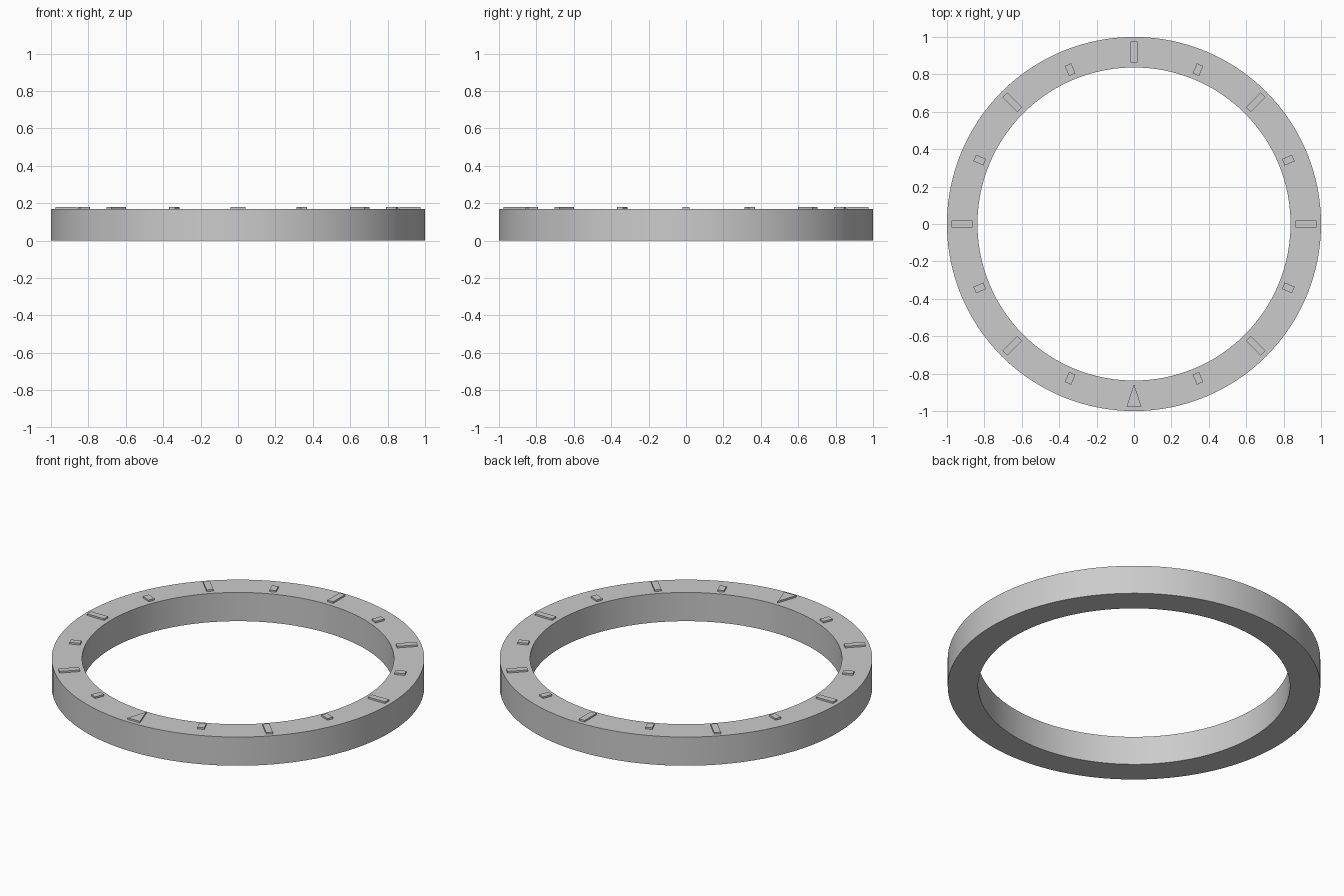
import bpy, bmesh
from math import sin, cos, pi

if "Cube" in bpy.data.objects:
    bpy.data.objects.remove(bpy.data.objects["Cube"])

R_OUT, R_IN, H = 1.0, 0.837, 0.17
MARK_BASE, MARK_TOP = H - 0.004, 0.18


def make_object(name, bm):
    bmesh.ops.recalc_face_normals(bm, faces=bm.faces)
    mesh = bpy.data.meshes.new(name)
    bm.to_mesh(mesh)
    bm.free()
    obj = bpy.data.objects.new(name, mesh)
    bpy.context.collection.objects.link(obj)
    return obj


# Ring body: rectangular section swept around z
def make_ring(segments=128):
    bm = bmesh.new()
    section = [(R_IN, 0), (R_OUT, 0), (R_OUT, H), (R_IN, H)]
    loops = [[bm.verts.new((r * cos(a), r * sin(a), z)) for r, z in section]
             for a in (2 * pi * i / segments for i in range(segments))]
    for i in range(segments):
        a, b = loops[i], loops[(i + 1) % segments]
        for j in range(4):
            k = (j + 1) % 4
            bm.faces.new((a[j], b[j], b[k], a[k]))
    obj = make_object("bezel_ring", bm)
    bpy.context.view_layer.objects.active = obj
    obj.select_set(True)
    bpy.ops.object.shade_smooth_by_angle(angle=pi / 6)
    obj.select_set(False)


# Raised marker: outline in (radial, tangential), extruded upward
def make_marker(name, outline, angle):
    bm = bmesh.new()
    face = bm.faces.new([bm.verts.new((r, t, MARK_BASE)) for r, t in outline])
    ext = bmesh.ops.extrude_face_region(bm, geom=[face])
    verts = [v for v in ext["geom"] if isinstance(v, bmesh.types.BMVert)]
    bmesh.ops.translate(bm, verts=verts, vec=(0, 0, MARK_TOP - MARK_BASE))
    make_object(name, bm).rotation_euler.z = angle


def bar(r0, r1, half=0.0185):
    return [(r0, -half), (r1, -half), (r1, half), (r0, half)]


make_ring()

# Sixteen positions: long and short bars alternate, triangle at the front
for i in range(16):
    angle = 2 * pi * i / 16
    if i == 12:
        make_marker("triangle_marker", [(0.858, 0), (0.976, -0.04), (0.976, 0.04)], angle)
    elif i % 2 == 0:
        make_marker(f"long_marker_{i}", bar(0.864, 0.976), angle)
    else:
        make_marker(f"short_marker_{i}", bar(0.864, 0.922), angle)
